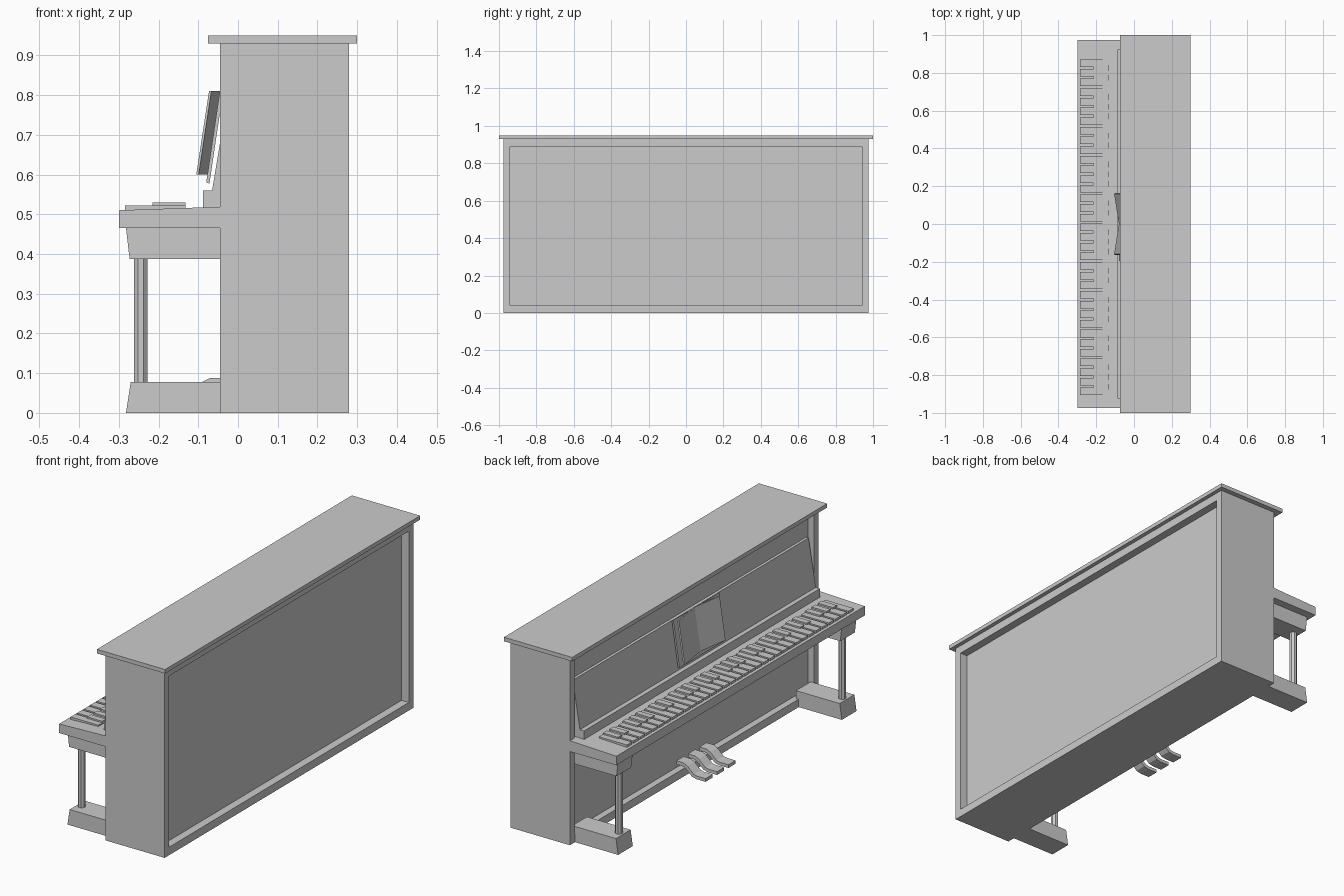
import bpy, bmesh, math

if "Cube" in bpy.data.objects:
    bpy.data.objects.remove(bpy.data.objects["Cube"])


def add_prism(bm, pts, lo, hi, axis='y'):
    """Extrude an outline: (x, z) points along y, or (x, y) points along z with shear-free sides."""
    def co(p, t):
        return (p[0], t, p[1]) if axis == 'y' else (p[0], p[1], t)
    a = [bm.verts.new(co(p, lo)) for p in pts]
    b = [bm.verts.new(co(p, hi)) for p in pts]
    n = len(pts)
    bm.faces.new(a)
    bm.faces.new(b[::-1])
    for i in range(n):
        j = (i + 1) % n
        bm.faces.new((a[j], a[i], b[i], b[j]))
    return a, b


def finish(name, bm):
    bmesh.ops.recalc_face_normals(bm, faces=bm.faces[:])
    me = bpy.data.meshes.new(name)
    bm.to_mesh(me)
    bm.free()
    ob = bpy.data.objects.new(name, me)
    bpy.context.collection.objects.link(ob)
    return ob


def prism(name, pts, y0, y1):
    bm = bmesh.new()
    add_prism(bm, pts, y0, y1)
    return finish(name, bm)


def rect(x0, x1, z0, z1):
    return [(x0, z0), (x1, z0), (x1, z1), (x0, z1)]


def box(name, x0, x1, y0, y1, z0, z1):
    return prism(name, rect(x0, x1, z0, z1), y0, y1)


# Cabinet: lid, recessed core, top and bottom rails
box("lid", -0.075, 0.30, -1, 1, 0.93, 0.95)
box("cabinet_core", -0.012, 0.24, -0.94, 0.94, 0.04, 0.93)
box("bottom_rail", -0.045, 0.28, -0.94, 0.94, 0, 0.04)
box("back_top_rail", 0.24, 0.28, -0.94, 0.94, 0.89, 0.93)

# Paired parts on both ends
for s, side in ((1, "left"), (-1, "right")):
    def pair(name, pts, a, b):
        prism(f"{side}_{name}", pts, min(s * a, s * b), max(s * a, s * b))
    pair("side_panel", rect(-0.045, 0.28, 0, 0.93), 0.94, 0.975)
    pair("foot", [(-0.282, 0), (-0.03, 0), (-0.03, 0.078), (-0.27, 0.078)], 0.82, 0.935)
    pair("bracket", [(-0.273, 0.388), (-0.03, 0.388), (-0.03, 0.466), (-0.282, 0.466)], 0.82, 0.935)
    bpy.ops.mesh.primitive_cylinder_add(vertices=8, radius=0.018, depth=0.32,
                                        location=(-0.245, s * 0.876, 0.233),
                                        rotation=(0, 0, math.pi / 8))
    bpy.context.object.name = f"{side}_leg"

# Key bed, music shelf and leaning front panel
prism("key_bed", [(-0.30, 0.465), (-0.01, 0.465), (-0.01, 0.52), (-0.30, 0.51)], -0.975, 0.975)
box("music_shelf", -0.088, -0.01, -0.925, 0.925, 0.515, 0.56)
prism("leaning_panel", [(-0.066, 0.555), (-0.01, 0.555), (-0.01, 0.795), (-0.026, 0.795)],
      -0.925, 0.925)

# Keys: five octaves
white, black = bmesh.new(), bmesh.new()
count, y_top, y_low = 35, 0.877, -0.912
step = (y_top - y_low) / count
for i in range(count):
    yc = y_top - (i + 0.5) * step
    add_prism(white, rect(-0.285, -0.132, 0.508, 0.5225), yc - step * 0.39, yc + step * 0.39)
    if i % 7 not in (2, 6):
        yb = yc - step / 2
        add_prism(black, rect(-0.215, -0.132, 0.512, 0.53), yb - 0.015, yb + 0.015)
finish("white_keys", white)
finish("black_keys", black)

# Pedals: bent strips
for k in (-1, 0, 1):
    prism("pedal", [(-0.03, 0.088), (-0.07, 0.088), (-0.09, 0.078), (-0.125, 0.046), (-0.145, 0.042),
                    (-0.19, 0.042), (-0.19, 0.026), (-0.14, 0.026), (-0.115, 0.032), (-0.082, 0.062),
                    (-0.065, 0.07), (-0.03, 0.07)], k * 0.09 - 0.028, k * 0.09 + 0.028)

# Open music book: cover board and V-shaped pages, both leaning back
prism("book_cover", [(-0.08, 0.58), (-0.072, 0.577), (-0.038, 0.805), (-0.046, 0.808)], -0.195, 0.165)
bm = bmesh.new()
low, high = add_prism(bm, [(-0.105, 0.16), (-0.08, 0), (-0.105, -0.16), (-0.099, -0.163),
                           (-0.074, 0), (-0.099, 0.163)], 0.60, 0.81, 'z')
for v in high:
    v.co.x += 0.032
finish("book_pages", bm)
